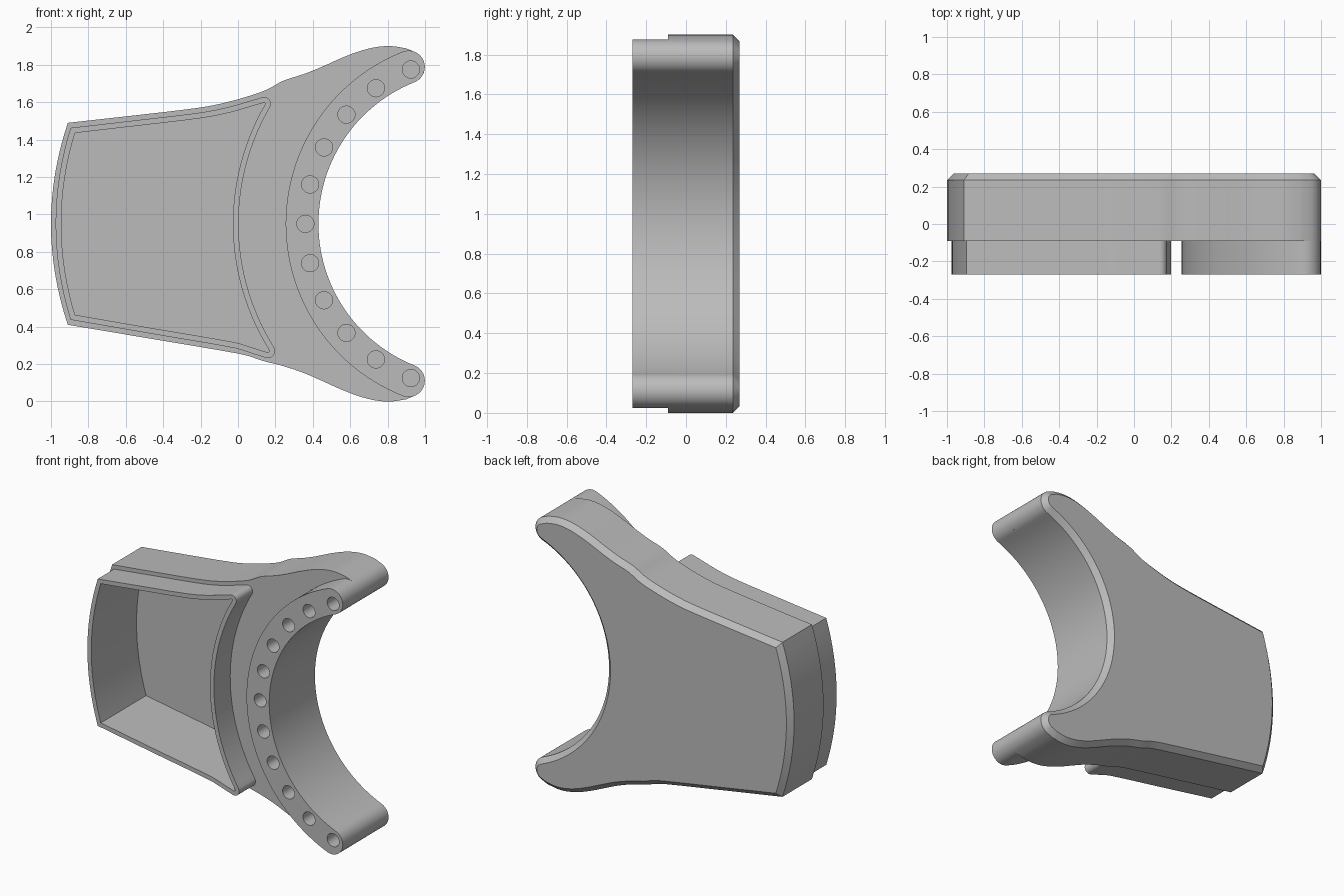
import bpy, bmesh
from math import sin, cos, radians, pi
from mathutils import Vector

if "Cube" in bpy.data.objects:
    bpy.data.objects.remove(bpy.data.objects["Cube"], do_unlink=True)

GREY = (0.5, 0.5, 0.5, 1)
grey = bpy.data.materials.new("plain_grey")
grey.use_nodes = True
grey.diffuse_color = GREY
grey.node_tree.nodes["Principled BSDF"].inputs["Base Color"].default_value = GREY

# Main depths, and the centre shared by all the concentric arcs
FRONT, STEP, CHAMFER, BACK = -0.27, -0.09, 0.235, 0.27
CX, CZ = 1.245, 0.95
R_IN, R_OUT, END = 0.815, 0.99, 68.3


def arc(r, a, b, n):
    """Arc about the shared centre, angle measured from -x."""
    ts = [radians(a + (b - a) * i / n) for i in range(n + 1)]
    return [Vector((CX - r * cos(t), CZ + r * sin(t))) for t in ts]


def cap(x, z, r, a, b, n=14):
    ts = [radians(a + (b - a) * i / n) for i in range(n + 1)]
    return [Vector((x + r * cos(t), z + r * sin(t))) for t in ts]


def smooth(pts, n=4):
    """Cubic curve z(x) through the points."""
    last = len(pts) - 1

    def slope(i):
        a, b = pts[max(i - 1, 0)], pts[min(i + 1, last)]
        return (b[1] - a[1]) / (b[0] - a[0])
    out = []
    for i in range(last):
        (x0, z0), (x1, z1) = pts[i], pts[i + 1]
        h = x1 - x0
        for k in range(n):
            t = k / n
            z = (z0 * (2*t**3 - 3*t**2 + 1) + z1 * (3*t**2 - 2*t**3)
                 + h * slope(i) * (t**3 - 2*t**2 + t) + h * slope(i + 1) * (t**3 - t**2))
            out.append(Vector((x0 + h * t, z)))
    return out + [Vector(pts[-1])]


def bulge(x_mid, low, high, n=16):
    """Bowed left edge going up, without its end points."""
    out = []
    for i in range(1, n):
        s = 2 * i / n - 1
        z = low[1] + (high[1] - low[1]) * i / n
        out.append(Vector((x_mid + (high[0] - x_mid) * s * s, z)))
    return out


def clean(loop):
    return [p for i, p in enumerate(loop) if (p - loop[i - 1]).length > 0.002]


def inset(loop, d):
    """Move a clockwise loop inwards by d with mitred corners."""
    out = []
    for i, p in enumerate(loop):
        a = (p - loop[i - 1]).normalized()
        b = (loop[(i + 1) % len(loop)] - p).normalized()
        na, nb = Vector((a.y, -a.x)), Vector((b.y, -b.x))
        out.append(p + (na + nb) * d / max(1 + na.dot(nb), 0.4))
    return out


def skin(bm, rings, closed=False):
    """Bridge rings of (loop, depth); cap the ends or close into a tube."""
    vs = [[bm.verts.new((p.x, y, p.y)) for p in loop] for loop, y in rings]
    pairs = list(zip(vs, vs[1:])) + ([(vs[-1], vs[0])] if closed else [])
    for a, b in pairs:
        for i in range(len(a)):
            bm.faces.new((a[i - 1], a[i], b[i], b[i - 1]))
    if not closed:
        bm.faces.new(vs[0])
        bm.faces.new(vs[-1])


def make(name, solids, closed=False):
    bm = bmesh.new()
    for rings in solids:
        skin(bm, rings, closed)
    bmesh.ops.recalc_face_normals(bm, faces=bm.faces)
    me = bpy.data.meshes.new(name)
    bm.to_mesh(me)
    bm.free()
    me.materials.append(grey)
    ob = bpy.data.objects.new(name, me)
    bpy.context.collection.objects.link(ob)
    return ob


def select(ob):
    bpy.ops.object.select_all(action='DESELECT')
    ob.select_set(True)
    bpy.context.view_layer.objects.active = ob


def cut(ob, cutter):
    cutter.hide_render = True
    mod = ob.modifiers.new("cut", 'BOOLEAN')
    mod.operation, mod.solver, mod.object = 'DIFFERENCE', 'EXACT', cutter
    select(ob)
    bpy.ops.object.modifier_apply(modifier=mod.name)
    bpy.data.objects.remove(cutter, do_unlink=True)


def drop_contact(ob):
    """Remove the hidden faces resting on the body's front."""
    bm = bmesh.new()
    bm.from_mesh(ob.data)
    hidden = [f for f in bm.faces if all(abs(v.co.y - STEP) < 1e-4 for v in f.verts)]
    bmesh.ops.delete(bm, geom=hidden, context='FACES')
    bm.to_mesh(ob.data)
    bm.free()


# Rounded arm ends
mid, half = (R_IN + R_OUT) / 2, (R_OUT - R_IN) / 2
tip_x, tip_dz = CX - mid * cos(radians(END)), mid * sin(radians(END))
top_tip = (tip_x, CZ + tip_dz, half)
low_tip = (tip_x, CZ - tip_dz, half)
inner_arc = arc(R_IN, END, -END, 56)

# Outline of the body
top = smooth([(-.91, 1.49), (-.55, 1.53), (-.2, 1.572), (-.06, 1.6), (.08, 1.64),
              (.16, 1.67), (.24, 1.714), (.35, 1.75), (.45, 1.79), (.55, 1.835),
              (.65, 1.873), (.74, 1.895), (.82, 1.9), (.9, 1.888)])
low = smooth([(-.91, .41), (-.45, .333), (-.02, .26), (.06, .242), (.13, .218),
              (.24, .19), (.35, .153), (.45, .11), (.55, .065), (.65, .027),
              (.74, .005), (.82, 0), (.9, .012)])
outline = clean(top + cap(*top_tip, 65, -END) + inner_arc + cap(*low_tip, END, -65)
                + low[::-1] + bulge(-1, low[0], top[0]))

# Outline of the raised rim, with two small horns
rim_top = smooth([(-.895, 1.463), (-.55, 1.503), (-.2, 1.545), (-.06, 1.572),
                  (.05, 1.603)])
rim_low = smooth([(-.895, .437), (-.45, .36), (-.02, .286), (.06, .262)])
rim_outer = clean(rim_top + cap(.14, 1.592, .036, 105, -30) + arc(1.242, 30, -32, 40)
                  + cap(.16, .27, .038, 32, -105) + rim_low[::-1]
                  + bulge(-.975, rim_low[0], rim_top[0]))
rim_inner = inset(rim_outer, .03)

# Body with chamfered back and deep pocket
body = make("body", [[(outline, STEP), (outline, CHAMFER),
                      (inset(outline, BACK - CHAMFER), BACK)]])
cut(body, make("pocket_cutter", [[(rim_inner, FRONT), (rim_inner, CHAMFER - .005)]]))

# Raised rim around the pocket
rim = make("pocket_rim", [[(rim_outer, STEP), (rim_outer, FRONT),
                           (rim_inner, FRONT), (rim_inner, STEP)]], closed=True)
drop_contact(rim)

# Crescent collar with a row of round holes
crescent = clean(arc(R_OUT, -END, END, 56) + cap(*top_tip, 180 - END, -END, 24)
                 + inner_arc + cap(*low_tip, END, END - 180, 24))
collar = make("crescent_collar", [[(crescent, STEP), (crescent, FRONT)]])
holes = []
for i in range(-5, 6):
    c = arc(.885, i * 13.75, 0, 1)[0]
    ring = cap(c.x, c.y, .046, 360, 0, 28)[:-1]
    holes.append([(ring, FRONT - .1), (ring, STEP + .1)])
cut(collar, make("hole_cutter", holes))
drop_contact(collar)

# Smooth curved walls, keep the edges crisp
for ob in (body, rim, collar):
    select(ob)
    bpy.ops.object.shade_smooth_by_angle(angle=pi / 6)
